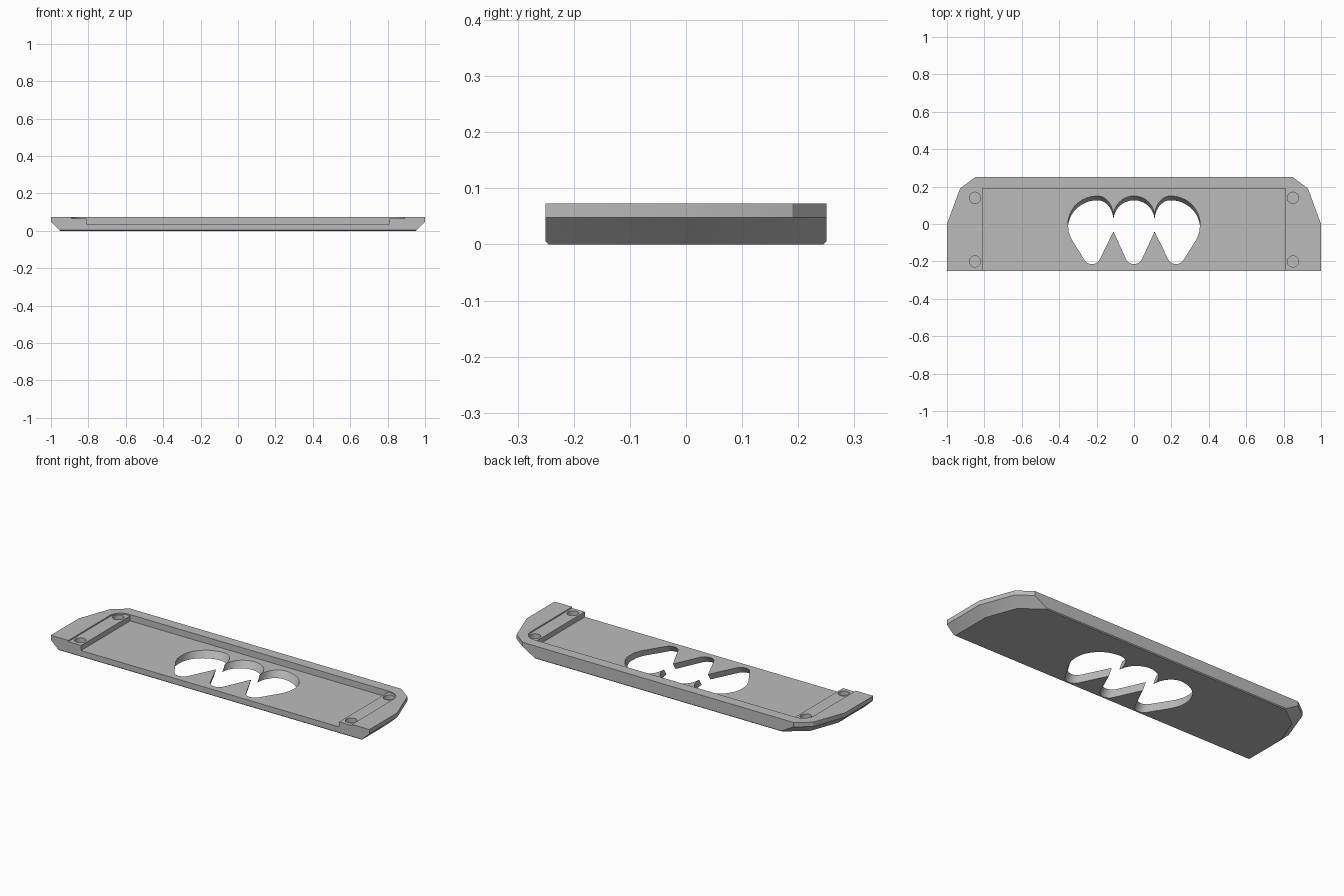
import bpy, bmesh
from math import sin, cos, radians, hypot

default = bpy.data.objects.get("Cube")
if default:
    bpy.data.objects.remove(default)

TOP, FLOOR, LEDGE, HALF = 0.073, 0.037, 0.066, 0.25

grey = bpy.data.materials.new("plain grey")
grey.use_nodes = True
grey.diffuse_color = (0.5, 0.5, 0.5, 1)
grey.node_tree.nodes["Principled BSDF"].inputs["Base Color"].default_value = (0.5, 0.5, 0.5, 1)


def loft(name, rings):
    """Solid through matching rings of 3D points, bottom to top."""
    bm = bmesh.new()
    loops = [[bm.verts.new(p) for p in ring] for ring in rings]
    for low, high in zip(loops, loops[1:]):
        for i in range(len(low)):
            j = (i + 1) % len(low)
            bm.faces.new((low[i], low[j], high[j], high[i]))
    bm.faces.new(loops[0][::-1])
    bm.faces.new(loops[-1])
    bmesh.ops.recalc_face_normals(bm, faces=bm.faces[:])
    mesh = bpy.data.meshes.new(name)
    bm.to_mesh(mesh)
    bm.free()
    obj = bpy.data.objects.new(name, mesh)
    bpy.context.collection.objects.link(obj)
    mesh.materials.append(grey)
    return obj


def prism(name, outline, z0, z1, lean=0.0):
    """Straight or leaning extrusion; the outline is true at floor height."""
    return loft(name, [[(x, y + (z - FLOOR) * lean, z) for x, y in outline]
                       for z in (z0, z1)])


def arc(cx, cy, rx, ry, start, end, steps):
    angles = [radians(start + (end - start) * i / steps) for i in range(steps + 1)]
    return [(cx + rx * cos(a), cy + ry * sin(a)) for a in angles]


def mirrored(half):
    """Close a half outline by reflecting it across x = 0."""
    return half + [(-x, y) for x, y in reversed(half) if abs(x) > 1e-6]


def plate_ring(z, inset, y_half):
    """Plate outline with the ends moved inward by an equal distance."""
    def line(p, q):
        nx, ny = q[1] - p[1], p[0] - q[0]
        size = hypot(nx, ny)
        nx, ny = nx / size, ny / size
        return nx, ny, nx * p[0] + ny * p[1] - inset

    a1, b1, c1 = line((1, 0), (0.93, 0.19))
    a2, b2, c2 = line((0.93, 0.19), (0.85, HALF))
    det = a1 * b2 - a2 * b1
    side = 1 - inset
    half = [(side, -y_half), (side, (c1 - a1 * side) / b1),
            ((c1 * b2 - c2 * b1) / det, (a1 * c2 - a2 * c1) / det),
            ((c2 - b2 * y_half) / a2, y_half)]
    return [(x, y, z) for x, y in mirrored(half)]


# Plate with sloping ends and a slim bevel underneath
plate = loft("base_plate", [plate_ring(0, 0.05, 0.245), plate_ring(0.005, 0.045, HALF),
                            plate_ring(0.048, 0, HALF), plate_ring(TOP, 0, HALF)])

# Shallow ledge recess with rounded back corners, open at the front
recess = mirrored([(0.89, -0.4)] + arc(0.82, 0.12, 0.07, 0.07, 0, 90, 8))
cutters = [prism("ledge_cutter", recess, LEDGE, 0.2)]

# Deep central pocket
pocket = mirrored([(0.81, -0.4), (0.81, 0.19)])
cutters.append(prism("pocket_cutter", pocket, FLOOR, 0.2))

# Blind round sockets on the ledges
for side in (-1, 1):
    for y in (0.14, -0.2):
        socket = arc(side * 0.85, y, 0.03, 0.03, 0, 360, 24)[:-1]
        cutters.append(prism("socket_cutter", socket, 0.04, 0.2))

# Leaning triple-lobed window, traced from the top middle to the bottom middle
lobes = arc(0, 0.04, 0.11, 0.11, 90, 0, 12)
lobes += arc(0.195, 0.04, 0.085, 0.11, 180, 90, 10)[1:]
lobes += arc(0.195, 0, 0.158, 0.15, 90, 0, 12)[1:]
lobes += [(0.35, -0.04), (0.335, -0.08)]
lobes += arc(0.225, -0.168, 0.047, 0.047, -25, -155, 10)
lobes += [(0.11, -0.04)]
lobes += arc(0, -0.168, 0.047, 0.047, -25, -90, 5)
cutters.append(prism("window_cutter", mirrored(lobes), -0.02, 0.1, 0.62))

for cutter in cutters:
    cutter.hide_render = True
    cut = plate.modifiers.new(cutter.name, "BOOLEAN")
    cut.operation = "DIFFERENCE"
    cut.solver = "EXACT"
    cut.object = cutter

# Bake the cuts and remove the helpers
graph = bpy.context.evaluated_depsgraph_get()
result = bpy.data.meshes.new_from_object(plate.evaluated_get(graph))
plate.modifiers.clear()
plate.data = result
for cutter in cutters:
    bpy.data.objects.remove(cutter)

bpy.context.view_layer.objects.active = plate
plate.select_set(True)
bpy.ops.object.shade_smooth_by_angle(angle=radians(25))
